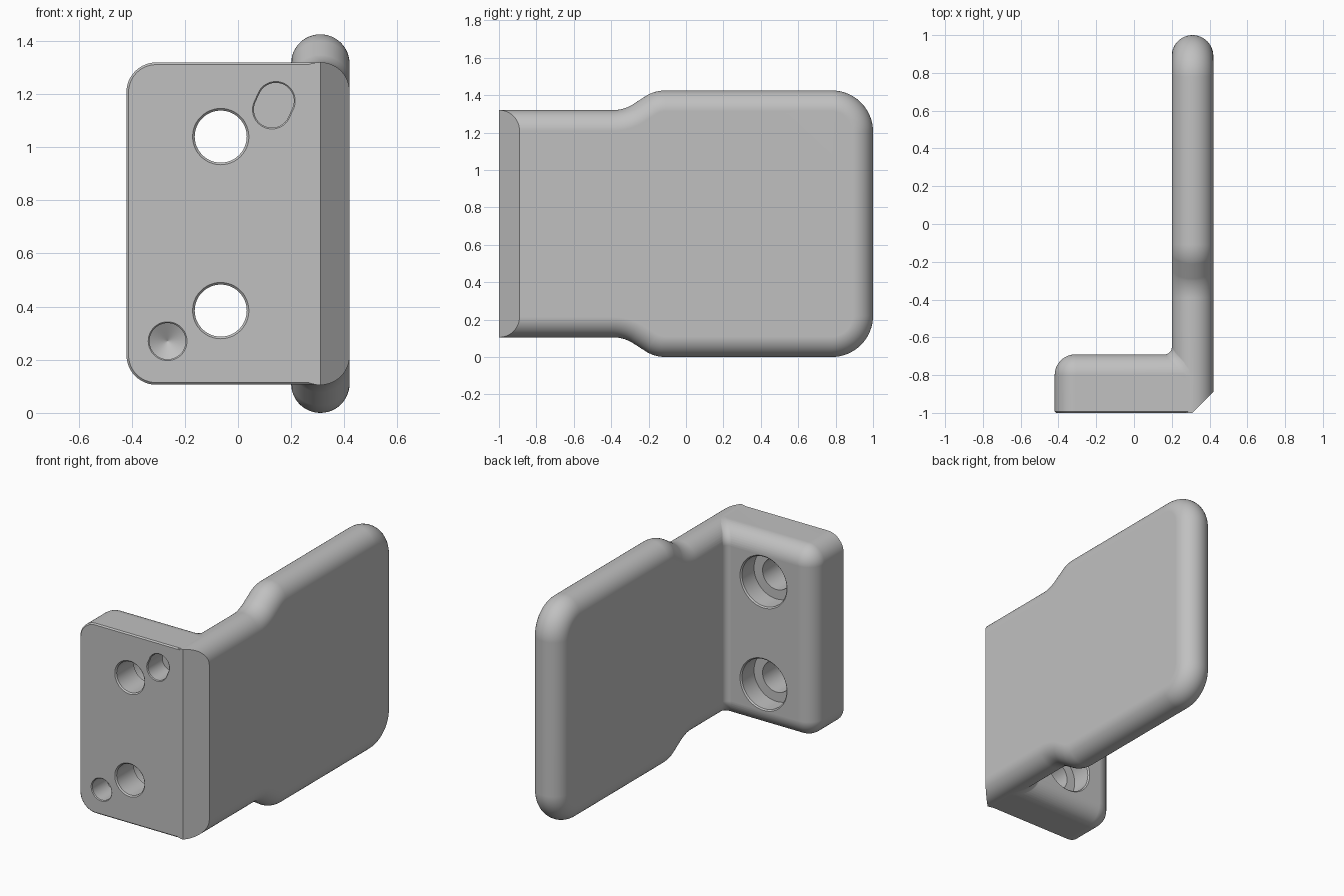
import bpy, bmesh
from math import sin, cos, pi, radians

cube = bpy.data.objects.get("Cube")
if cube:
    bpy.data.objects.remove(cube)

R = 0.11                      # edge rounding
BOTTOM, TOP, MID = 0.105, 1.32, 0.7125

grey = bpy.data.materials.new("light_grey")
grey.use_nodes = True
grey.diffuse_color = (0.53, 0.53, 0.53, 1)
grey.node_tree.nodes["Principled BSDF"].inputs["Base Color"].default_value = grey.diffuse_color


def loft(name, loops):
    """Closed solid through a stack of equal-length point loops."""
    bm = bmesh.new()
    rings = [[bm.verts.new(p) for p in loop] for loop in loops]
    n = len(rings[0])
    for a, b in zip(rings, rings[1:]):
        for i in range(n):
            j = (i + 1) % n
            bm.faces.new((a[i], a[j], b[j], b[i]))
    bm.faces.new(rings[0][::-1])
    bm.faces.new(rings[-1])
    bmesh.ops.recalc_face_normals(bm, faces=bm.faces)
    mesh = bpy.data.meshes.new(name)
    bm.to_mesh(mesh)
    bm.free()
    mesh.materials.append(grey)
    ob = bpy.data.objects.new(name, mesh)
    bpy.context.collection.objects.link(ob)
    return ob


def sweep(start, end, steps):
    return [radians(start + (end - start) * i / steps) for i in range(steps + 1)]


def arc(cu, cv, r, start, end, steps=8):
    """Outline points with normals; a negative radius is a concave arc."""
    return [(cu + r * cos(a), cv + r * sin(a), cos(a), sin(a)) for a in sweep(start, end, steps)]


def inset(outline, d):
    return [(u - nu * d, v - nv * d) for u, v, nu, nv in outline]


# Wing plate: stepped outline with fully rounded edges
half = [(-0.9995, TOP, 0, 1)]
half += arc(-0.39, TOP + 0.2, -0.2, 90, 120)
half += arc(-0.11, 1.225, 0.2, 120, 90)
half += arc(0.78, 1.205, 0.22, 90, 0, 16)
outline = half + [(u, 2 * MID - v, nu, -nv) for u, v, nu, nv in reversed(half)]
wing = loft("wing_plate", [
    [(0.31 + R * sin(t), y, z) for y, z in inset(outline, R * (1 - cos(t)))]
    for t in sweep(-90, 90, 24)])

# Mounting base: rounded block with a rounded back edge and a fine front chamfer
c = 0.112
x0, x1, z0, z1 = -0.42 + c, 0.415 - c, BOTTOM + 0.001 + c, TOP - 0.001 - c
block = (arc(x1, z1, c, 0, 90, 12) + arc(x0, z1, c, 90, 180, 12)
         + arc(x0, z0, c, 180, 270, 12) + arc(x1, z0, c, 270, 360, 12))
layers = [(-1, 0.008), (-0.992, 0)]
layers += [(-0.69 - R + R * sin(t), R * (1 - cos(t))) for t in sweep(0, 90, 12)]
bracket = loft("bracket", [[(x, y, z) for x, z in inset(block, d)] for y, d in layers])

# Inner corner fillet, following the rounded edges at both ends
corner = [(0.1605 + 0.04 * cos(a), -0.6505 + 0.04 * sin(a)) for a in sweep(-90, 0, 8)]
corner.append((0.21, -0.70))
steps = [(BOTTOM + R, t) for t in sweep(-90, 0, 12)] + [(TOP - R, t) for t in sweep(0, 90, 12)]
fillet = loft("corner_fillet", [
    [(x + R * (1 - cos(t)), y - R * (1 - cos(t)), zc + (R - 0.001) * sin(t)) for x, y in corner]
    for zc, t in steps])

# Front corner chamfer cutter
chamfer = loft("chamfer_cutter", [
    [(0.29, -1.02, z), (0.46, -0.85, z), (0.46, -1.02, z)] for z in (-0.1, 1.6)])


def bore(name, x, z, profile, stretch=0.0):
    """Turned cutter along y, optionally stretched into a slanted slot."""
    loops = []
    for r, y in profile:
        ring = []
        for a in sweep(0, 352.5, 47):
            side = stretch if 0.41 * cos(a) + 0.91 * sin(a) > 0 else -stretch
            ring.append((x + r * cos(a) + 0.41 * side, y, z + r * sin(a) + 0.91 * side))
        loops.append(ring)
    return loft(name, loops)


# Counterbored screw holes, pin hole and pin slot
screw = [(0.116, -1.01), (0.098, -0.992), (0.098, -0.82),
         (0.158, -0.82), (0.158, -0.698), (0.176, -0.68)]
pin = [(0.083, -1.01), (0.068, -0.995), (0.068, -0.85)]
cutters = [chamfer]
cutters += [bore("screw_hole_cutter", -0.065, z, screw) for z in (0.385, 1.04)]
cutters.append(bore("pin_hole_cutter", -0.265, 0.27, pin + [(0.001, -0.81)]))
cutters.append(bore("pin_slot_cutter", 0.135, 1.158, pin, 0.018))

# Join the parts, then cut
bpy.context.view_layer.objects.active = bracket
bracket.select_set(True)
for tool in [wing, fillet] + cutters:
    mod = bracket.modifiers.new("boolean", "BOOLEAN")
    mod.operation = "DIFFERENCE" if tool in cutters else "UNION"
    mod.solver = "EXACT"
    mod.object = tool
    bpy.ops.object.modifier_apply(modifier=mod.name)
    bpy.data.objects.remove(tool)

# Smooth rounds, crisp edges, flat faces kept flat
bpy.ops.object.shade_smooth_by_angle(angle=radians(30))
weighted = bracket.modifiers.new("weighted_normals", "WEIGHTED_NORMAL")
weighted.keep_sharp = True
